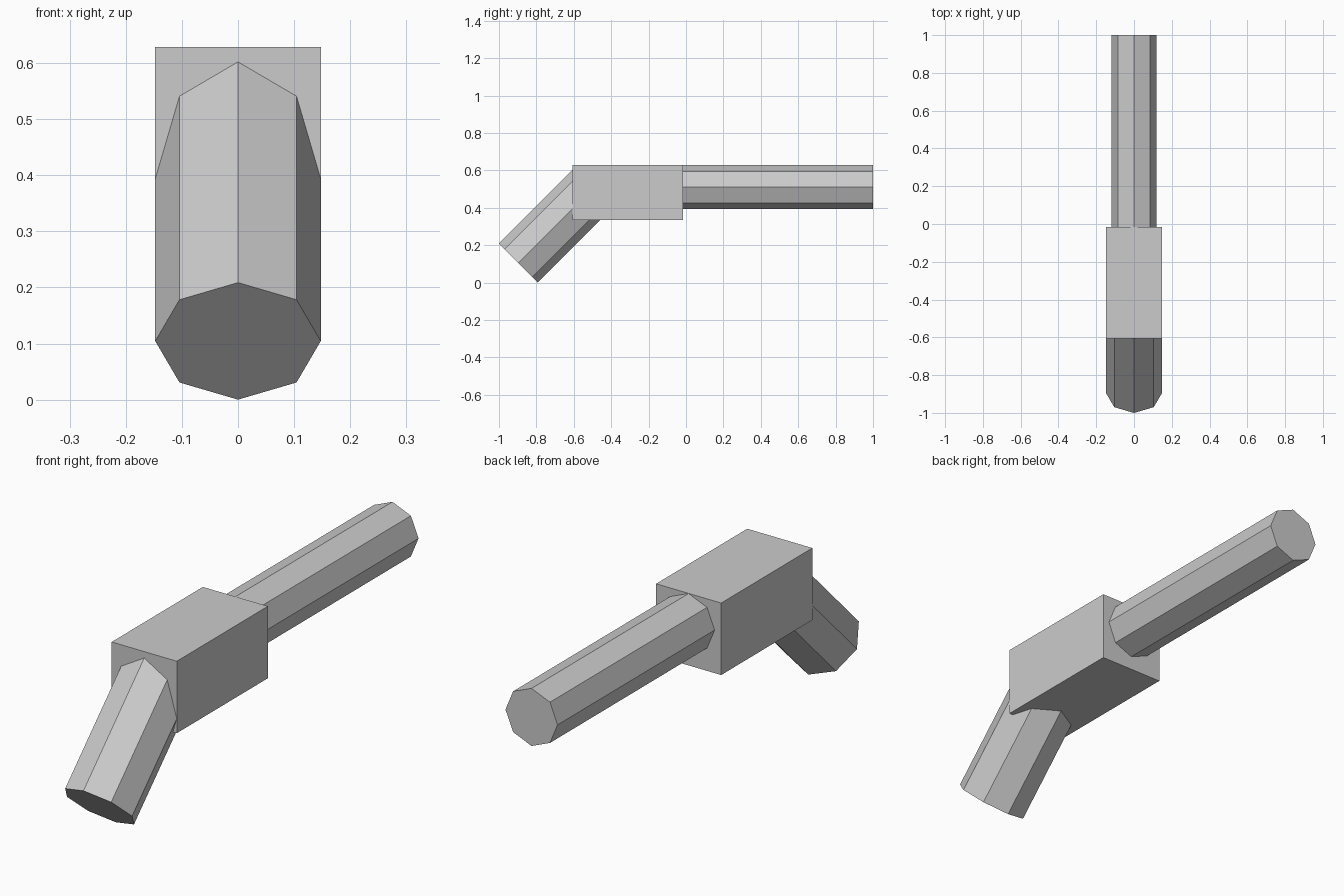
import bpy
from math import radians
from mathutils import Vector, Euler

if "Cube" in bpy.data.objects:
    bpy.data.objects.remove(bpy.data.objects["Cube"])


def octagon_rod(name, start, tilt, radius, length):
    """Eight-sided rod from start, tilted about x away from vertical."""
    rot = Euler((radians(tilt), 0, 0))
    direction = Vector((0, 0, 1))
    direction.rotate(rot)
    bpy.ops.mesh.primitive_cylinder_add(
        vertices=8, radius=radius, depth=length,
        location=Vector(start) + direction * length / 2, rotation=rot)
    bpy.context.object.name = name


R = 0.1475

# Main block
bpy.ops.mesh.primitive_cube_add(size=1, location=(0, -0.312, 0.481))
body = bpy.context.object
body.name = "body"
body.scale = (2 * R, 4 * R, 2 * R)

# Straight barrel, its top ridge flush with the block
octagon_rod("barrel", (0, -0.18, 0.51), -90, 0.8 * R, 1.18)

# Angled handle, sunk into the front of the block
octagon_rod("handle", (0, -0.896, 0.1043), -45, R, 4 * R)
